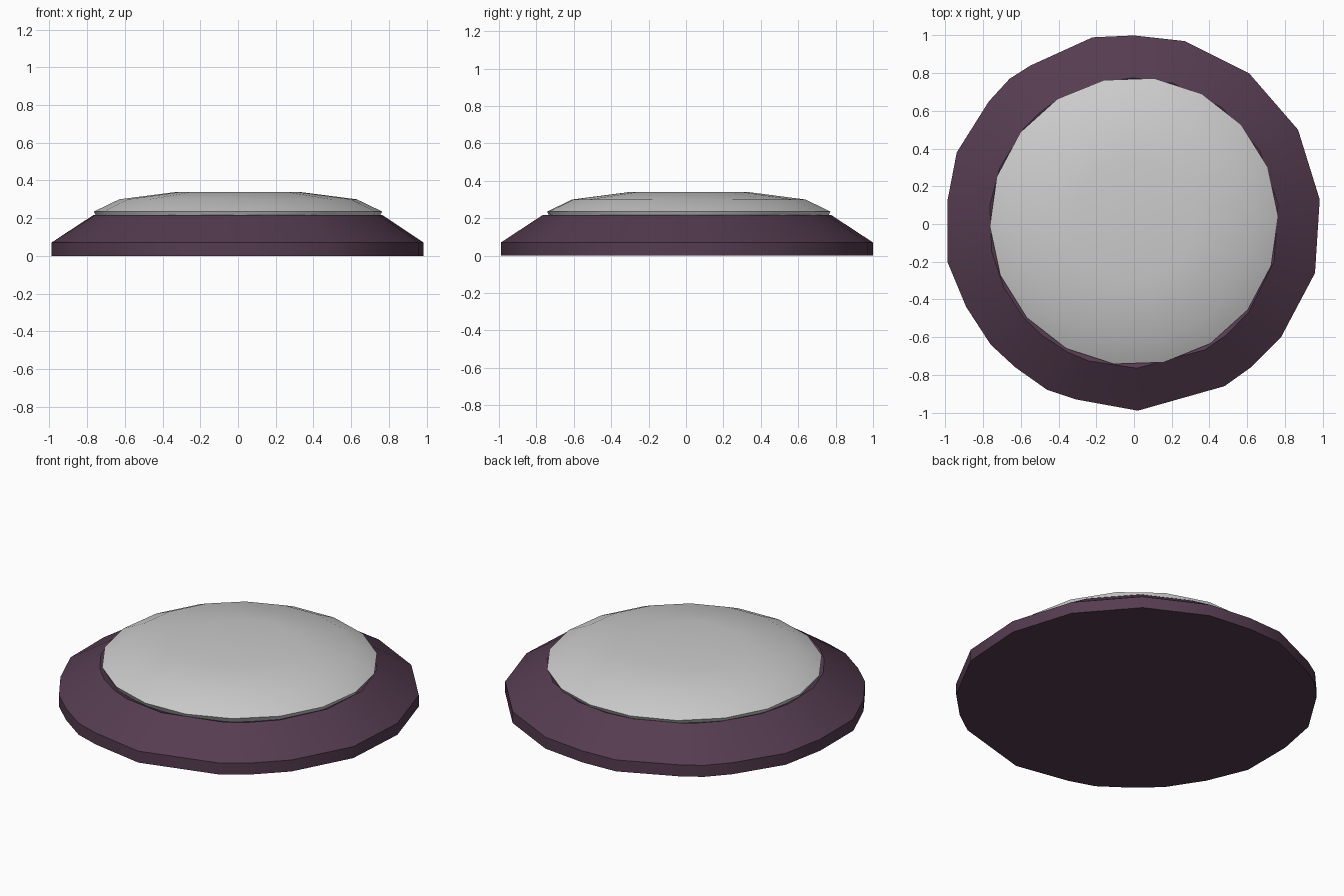
import bpy, bmesh
from math import sin, cos, atan2, tau, radians

if "Cube" in bpy.data.objects:
    bpy.data.objects.remove(bpy.data.objects["Cube"])


def loft(name, rings, cap_bottom, cap_top):
    """Join equal-length rings of points from bottom to top."""
    bm = bmesh.new()
    loops = [[bm.verts.new(p) for p in ring] for ring in rings]
    n = len(loops[0])
    for a, b in zip(loops, loops[1:]):
        for i in range(n):
            j = (i + 1) % n
            bm.faces.new((a[i], a[j], b[j], b[i]))
    if cap_bottom:
        bm.faces.new(loops[0][::-1])
    if cap_top:
        bm.faces.new(loops[-1])
    mesh = bpy.data.meshes.new(name)
    bm.to_mesh(mesh)
    bm.free()
    obj = bpy.data.objects.new(name, mesh)
    bpy.context.collection.objects.link(obj)
    bpy.ops.object.select_all(action='DESELECT')
    bpy.context.view_layer.objects.active = obj
    obj.select_set(True)
    bpy.ops.object.shade_smooth_by_angle(angle=radians(40))
    return obj


def circle(angles, r, z, y=0.0):
    return [(r * cos(a), r * sin(a) + y, z) for a in angles]


# Base: uneven faceted outline, counter-clockwise
outline = [(0.985, 0.13), (0.87, 0.50), (0.61, 0.80), (0.27, 0.97), (0, 1.0),
           (-0.22, 0.99), (-0.55, 0.84), (-0.66, 0.77), (-0.77, 0.65),
           (-0.94, 0.38), (-0.99, 0.12), (-0.99, -0.20), (-0.89, -0.44),
           (-0.76, -0.64), (-0.63, -0.76), (-0.46, -0.88), (-0.31, -0.93),
           (0.02, -0.99), (0.48, -0.86), (0.62, -0.76), (0.78, -0.60),
           (0.96, -0.26)]
angles = [atan2(y, x) for x, y in outline]
base = loft("base_rim", [
    [(x, y, 0.0) for x, y in outline],
    [(x, y, 0.07) for x, y in outline],
    circle(angles, 0.77, 0.218, 0.005),
    circle(angles, 0.72, 0.20, 0.005)], True, False)
mat = bpy.data.materials.new("dark_plum")
mat.diffuse_color = (0.09, 0.045, 0.08, 1)
mat.use_nodes = True
mat.node_tree.nodes["Principled BSDF"].inputs["Base Color"].default_value = mat.diffuse_color
base.data.materials.append(mat)

# Dome: shallow cap with a flat top, set into the rim
steps = [tau * (i + 0.1) / 18 for i in range(18)]
loft("dome", [circle(steps, r, z, 0.015) for r, z in
              ((0.75, 0.205), (0.765, 0.235), (0.63, 0.30), (0.32, 0.34))],
     False, True)
